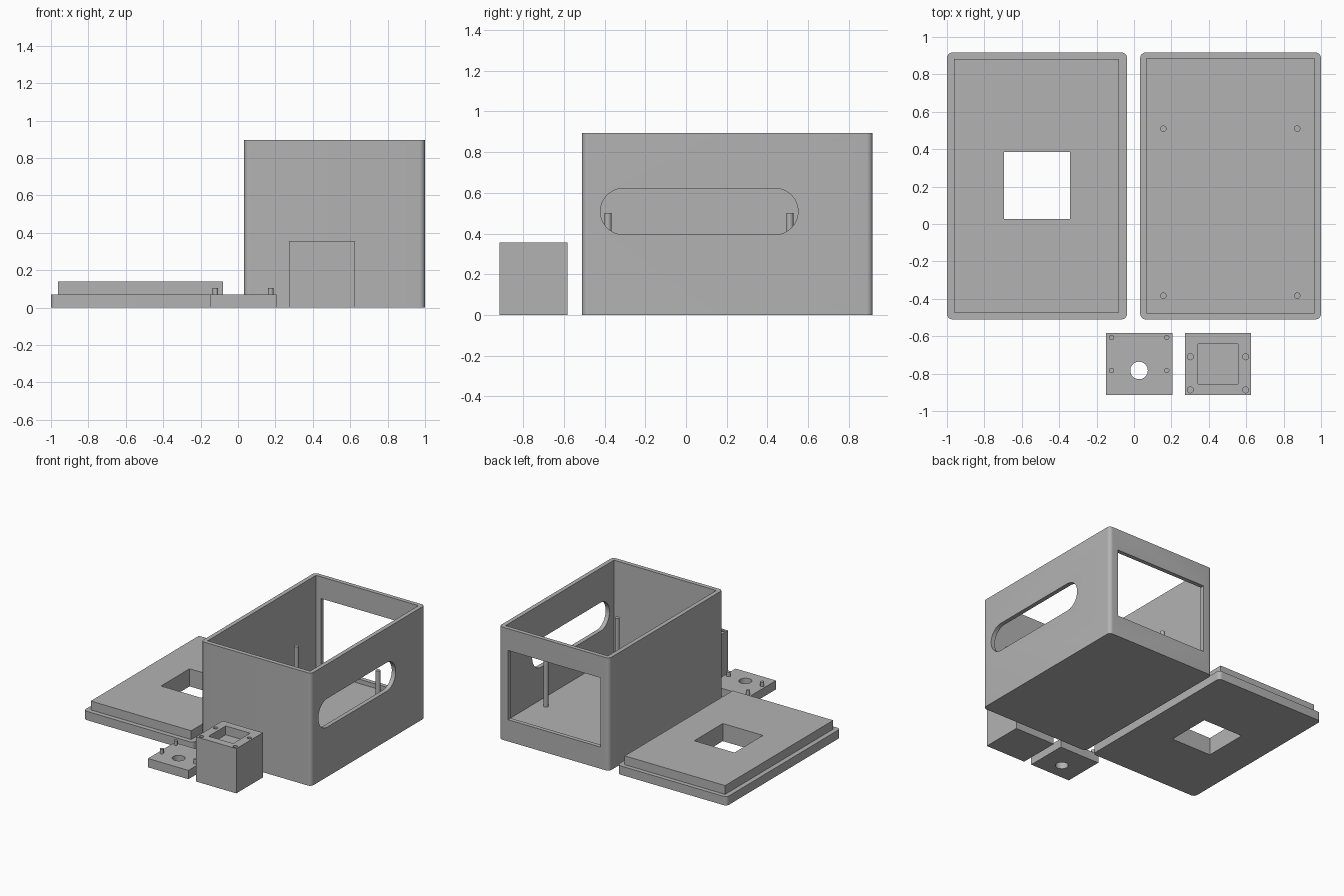
import bpy, bmesh, math

if "Cube" in bpy.data.objects:
    bpy.data.objects.remove(bpy.data.objects["Cube"])

grey = bpy.data.materials.new("plain grey")
grey.diffuse_color = (0.45, 0.45, 0.45, 1)
grey.use_nodes = True
grey.node_tree.nodes["Principled BSDF"].inputs["Base Color"].default_value = grey.diffuse_color


def prism(name, x, y, z, r=0.0, along_x=False, seg=8):
    """Extrude a rectangle (rounded corners when r > 0) through its third range.
    With along_x the ranges mean (y, z, x)."""
    corners = [(x[1], y[1], 0), (x[0], y[1], 90), (x[0], y[0], 180), (x[1], y[0], 270)]
    pts = []
    for cx, cy, start in corners:
        if r == 0:
            pts.append((cx, cy))
            continue
        ox = cx - r if cx == x[1] else cx + r
        oy = cy - r if cy == y[1] else cy + r
        for i in range(seg + 1):
            a = math.radians(start + 90 * i / seg)
            pts.append((ox + r * math.cos(a), oy + r * math.sin(a)))
    place = (lambda a, b, c: (c, a, b)) if along_x else (lambda a, b, c: (a, b, c))
    bm = bmesh.new()
    low = [bm.verts.new(place(a, b, z[0])) for a, b in pts]
    top = [bm.verts.new(place(a, b, z[1])) for a, b in pts]
    bm.faces.new(low[::-1])
    bm.faces.new(top)
    n = len(pts)
    for i in range(n):
        j = (i + 1) % n
        bm.faces.new((low[i], low[j], top[j], top[i]))
    bmesh.ops.remove_doubles(bm, verts=bm.verts, dist=1e-5)
    bmesh.ops.recalc_face_normals(bm, faces=bm.faces)
    mesh = bpy.data.meshes.new(name)
    bm.to_mesh(mesh)
    bm.free()
    mesh.materials.append(grey)
    ob = bpy.data.objects.new(name, mesh)
    bpy.context.collection.objects.link(ob)
    return ob


def rod(name, cx, cy, r, z):
    # tiny slack keeps the four corner arcs from being exactly coincident
    return prism(name, (cx - r, cx + r), (cy - r, cy + r), z, r * 0.999, seg=6)


def combine(ob, tools, operation="DIFFERENCE"):
    for t in tools:
        m = ob.modifiers.new("cut", "BOOLEAN")
        m.operation, m.solver, m.object = operation, "EXACT", t
        bpy.context.view_layer.objects.active = ob
        bpy.ops.object.modifier_apply(modifier=m.name)
        bpy.data.objects.remove(t)


def smooth(ob):
    bpy.ops.object.select_all(action="DESELECT")
    ob.select_set(True)
    bpy.context.view_layer.objects.active = ob
    bpy.ops.object.shade_smooth_by_angle(angle=math.radians(30))


# Open case: cavity, slot in the right wall, window in the back wall
case = prism("case", (0.033, 1.0), (-0.51, 0.917), (0, 0.895), 0.03)
combine(case, [
    prism("cavity", (0.067, 0.966), (-0.476, 0.884), (0.137, 1.0)),
    prism("slot", (-0.42, 0.55), (0.395, 0.622), (0.9, 1.1), 0.113, along_x=True, seg=12),
    prism("window", (0.11, 0.923), (0.8, 1.0), (0.172, 0.722)),
])

# Four standing posts on the case floor
for x in (0.157, 0.873):
    for y in (-0.383, 0.51):
        rod("case_post", x, y, 0.017, (0.13, 0.5))

# Lid: rounded plate with a raised lip and a square opening
lid = prism("lid", (-1.0, -0.037), (-0.51, 0.917), (0, 0.07), 0.03)
combine(lid, [prism("lip", (-0.962, -0.08), (-0.473, 0.883), (0.03, 0.14))], "UNION")
combine(lid, [prism("opening", (-0.695, -0.342), (0.027, 0.385), (-0.1, 0.3))])

# Small cover plate with a centre hole and four pegs
cover = prism("cover_plate", (-0.15, 0.205), (-0.915, -0.582), (0, 0.07))
combine(cover, [rod("hole", 0.027, -0.783, 0.047, (-0.1, 0.2))])
for x in (-0.121, 0.175):
    for y in (-0.783, -0.607):
        rod("cover_peg", x, y, 0.014, (0.06, 0.105))

# Small block with a square recess and four peg sockets
block = prism("block", (0.272, 0.626), (-0.915, -0.582), (0, 0.355))
combine(block, [prism("recess", (0.341, 0.556), (-0.855, -0.641), (0.285, 0.5))])
combine(block, [rod("socket", x, y, 0.016, (0.285, 0.5))
                for x in (0.301, 0.597) for y in (-0.887, -0.71)])

for ob in list(bpy.context.scene.objects):
    smooth(ob)
